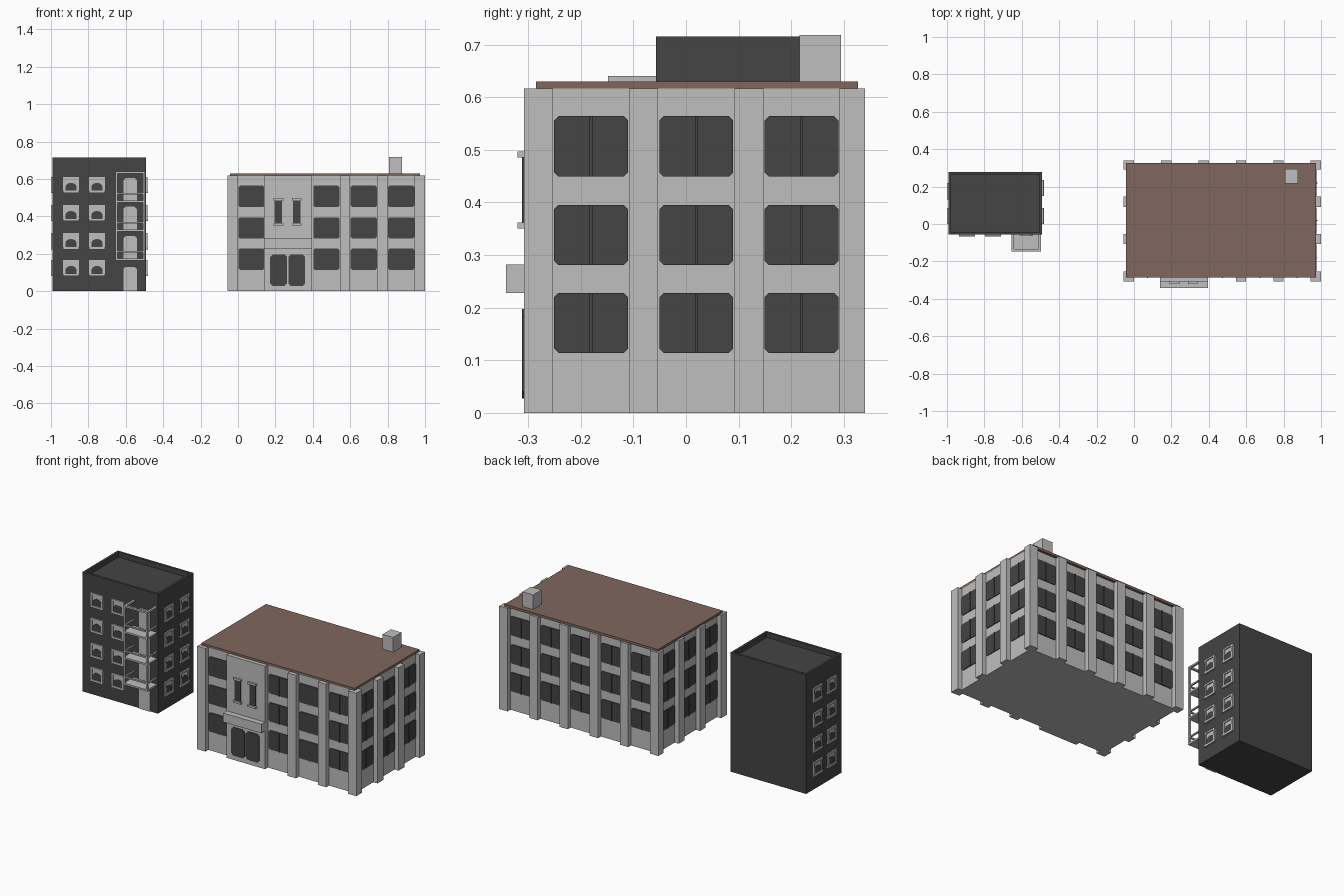
import bpy, bmesh, math
from mathutils import Vector

if "Cube" in bpy.data.objects:
    bpy.data.objects.remove(bpy.data.objects["Cube"])


def material(name, rgb):
    m = bpy.data.materials.new(name)
    m.diffuse_color = (*rgb, 1)
    m.use_nodes = True
    m.node_tree.nodes["Principled BSDF"].inputs["Base Color"].default_value = m.diffuse_color
    return m


LIGHT = material("light_grey", (0.52, 0.52, 0.52))
DARK = material("dark_grey", (0.058, 0.058, 0.058))
BROWN = material("roof_brown", (0.215, 0.137, 0.112))

# outward normal and "rightwards" direction for each wall
SIDES = {"front": (Vector((0, -1, 0)), Vector((1, 0, 0))),
         "back": (Vector((0, 1, 0)), Vector((-1, 0, 0))),
         "right": (Vector((1, 0, 0)), Vector((0, 1, 0))),
         "left": (Vector((-1, 0, 0)), Vector((0, -1, 0)))}


class Part:
    def __init__(self, name, mat):
        self.name, self.mat, self.bm = name, mat, bmesh.new()

    def box(self, x0, x1, y0, y1, z0, z1):
        r = bmesh.ops.create_cube(self.bm, size=1)
        for v in r["verts"]:
            v.co = Vector(((x0 + x1) / 2 + v.co.x * (x1 - x0),
                           (y0 + y1) / 2 + v.co.y * (y1 - y0),
                           (z0 + z1) / 2 + v.co.z * (z1 - z0)))
        return self

    def prism(self, side, origin, pts, d0, d1):
        """Profile pts (along wall, up) around origin, from depth d0 to d1 outwards."""
        n, u = SIDES[side]
        o = Vector(origin)
        rings = [[self.bm.verts.new(o + u * a + Vector((0, 0, b)) + n * d) for a, b in pts]
                 for d in (d0, d1)]
        self.bm.faces.new(rings[0])
        self.bm.faces.new(rings[1])
        k = len(pts)
        for i in range(k):
            j = (i + 1) % k
            self.bm.faces.new((rings[0][i], rings[0][j], rings[1][j], rings[1][i]))
        return self

    def done(self):
        bmesh.ops.recalc_face_normals(self.bm, faces=self.bm.faces)
        me = bpy.data.meshes.new(self.name)
        self.bm.to_mesh(me)
        self.bm.free()
        me.materials.append(self.mat)
        ob = bpy.data.objects.new(self.name, me)
        bpy.context.collection.objects.link(ob)
        return ob


def rect(w, z0, z1):
    return [(-w / 2, z0), (w / 2, z0), (w / 2, z1), (-w / 2, z1)]


def clipped(w, z0, z1, c, bottom=True):
    """Rectangle with cut corners."""
    b = [(-w / 2, z0 + c), (-w / 2 + c, z0), (w / 2 - c, z0), (w / 2, z0 + c)]
    if not bottom:
        b = [(-w / 2, z0), (w / 2, z0)]
    return b + [(w / 2, z1 - c), (w / 2 - c, z1), (-w / 2 + c, z1), (-w / 2, z1 - c)]


def arched(w, z0, z1, rise, n=6):
    """Rectangle with a rounded head."""
    arc = [(w / 2 * math.cos(math.pi * i / n), z1 - rise + rise * math.sin(math.pi * i / n))
           for i in range(n + 1)]
    return [(-w / 2, z0), (w / 2, z0)] + arc


# ---------------- dark apartment block ----------------
AX0, AX1, AY0, AY1, AZ = -0.992, -0.491, -0.057, 0.279, 0.715
body = Part("apartment_walls", DARK).box(AX0, AX1, AY0, AY1, 0, AZ)
top = max(body.bm.faces, key=lambda f: f.calc_center_median().z)
bmesh.ops.inset_region(body.bm, faces=[top], thickness=0.02)
inner = bmesh.ops.extrude_discrete_faces(body.bm, faces=[top])["faces"]
bmesh.ops.translate(body.bm, verts=inner[0].verts, vec=(0, 0, -0.03))
body.done()

# windows: light raised frame, light blind, dark pane with rounded head
frames = Part("apartment_window_frames", LIGHT)
panes = Part("apartment_window_panes", DARK)
spots = [("front", x, AY0) for x in (-0.893, -0.754)]
spots += [("right", AX1, y) for y in (0.042, 0.192)]
spots += [("left", AX0, y) for y in (0.042, 0.175)]
for side, x, y in spots:
    for z in (0.123, 0.267, 0.417, 0.567):
        o = (x, y, z)
        frames.prism(side, o, clipped(0.084, -0.042, 0.042, 0.006), -0.004, 0.002)
        panes.prism(side, o, arched(0.06, -0.03, 0.012, 0.022), 0, 0.004)
        frames.prism(side, o, rect(0.086, -0.043, -0.03), 0, 0.009)
        frames.prism(side, o, rect(0.086, 0.033, 0.043), 0, 0.008)
        for s in (-1, 1):
            frames.prism(side, o, [(s * 0.03, -0.03), (s * 0.041, -0.03),
                                   (s * 0.041, 0.033), (s * 0.03, 0.033)], 0, 0.008)
frames.done()
panes.done()

# doors on every floor
doors = Part("apartment_doors", LIGHT)
for z0, z1 in ((0, 0.13), (0.17, 0.295), (0.325, 0.452), (0.48, 0.605)):
    doors.prism("front", (-0.577, AY0, 0), clipped(0.072, z0, z1, 0.012, False), -0.004, 0.005)
doors.done()

# balconies: decks, rails, posts and an open top frame
BX0, BX1, BY0 = -0.655, -0.497, -0.148
deck = Part("balcony_decks", LIGHT)
rail = Part("balcony_rails", LIGHT)


def ring(part, z0, z1, t):
    part.box(BX0, BX1, BY0, BY0 + t, z0, z1)
    for x in (BX0, BX1 - t):
        part.box(x, x + t, BY0 + t, AY0, z0, z1)


for z in (0.17, 0.325, 0.48):
    deck.box(BX0, BX1, BY0, AY0, z - 0.005, z + 0.005)
    ring(rail, z + 0.037, z + 0.045, 0.009)
ring(rail, 0.63, 0.64, 0.013)
for x in (BX0, BX1 - 0.01):
    rail.box(x, x + 0.01, BY0, BY0 + 0.01, 0.165, 0.632)
deck.done()
rail.done()

# ---------------- light office building ----------------
BL, BR, BF, BB, BZ = -0.055, 1.0, -0.308, 0.34, 0.617
D = 0.027    # pilaster depth
P = 0.055    # pilaster width
Part("office_walls", LIGHT).box(BL + D, BR - D, BF + D, BB - D, 0, BZ).done()
Part("office_roof", BROWN).box(-0.043, 0.973, -0.285, 0.327, BZ - 0.002, 0.63).done()
Part("chimney", LIGHT).box(0.807, 0.877, 0.216, 0.295, 0.62, 0.718).done()

pil = Part("pilasters", LIGHT)
xs = [BL + 0.2 * i for i in range(6)]
ys = (-0.308, -0.108, 0.092, 0.292)
for i, x in enumerate(xs):
    ends = i in (0, 5)
    if i not in (1, 2):
        pil.box(x, x + P, BF, BF + P, 0, BZ)
    pil.box(x, x + P, BB - 0.048, BB, 0, BZ)
for y in ys[1:3]:
    for x in (BL, BR - P):
        pil.box(x, x + P, y, y + P, 0, BZ)
pil.done()

# paired windows between the pilasters
glass = Part("office_windows", DARK)
mull = Part("office_window_mullions", DARK)
bays = [("front", x + 0.1275, BF + D) for i, x in enumerate(xs[:5]) if i != 1]
bays += [("back", x + 0.1275, BB - D) for x in xs[:5]]
bays += [(s, x, y + 0.1275) for y in ys[:3] for s, x in (("left", BL + D), ("right", BR - D))]
for side, x, y in bays:
    for z0, z1 in ((0.114, 0.228), (0.281, 0.395), (0.449, 0.564)):
        glass.prism(side, (x, y, 0), clipped(0.14, z0, z1, 0.008), -0.004, 0.004)
        mull.prism(side, (x, y, 0), rect(0.005, z0, z1), 0, 0.008)
glass.done()
mull.done()

# entrance bay with canopy, double door and two slim windows
Part("entrance_bay", LIGHT).box(0.14, 0.395, BF, BF + P, 0, BZ).done()
Part("entrance_canopy", LIGHT).box(0.14, 0.395, -0.342, BF + 0.01, 0.228, 0.282).done()
ed = Part("entrance_doors", DARK)
for x in (0.217, 0.314):
    ed.prism("front", (x, BF, 0), clipped(0.09, 0.027, 0.197, 0.014), -0.004, 0.004)
ed.done()
slim = Part("slim_windows", DARK)
sills = Part("slim_window_sills", LIGHT)
for x in (0.216, 0.314):
    slim.prism("front", (x, BF, 0), rect(0.04, 0.362, 0.485), -0.004, 0.004)
    for z0, z1 in ((0.350, 0.362), (0.485, 0.497)):
        sills.prism("front", (x, BF, 0), rect(0.052, z0, z1), -0.004, 0.012)
slim.done()
sills.done()
